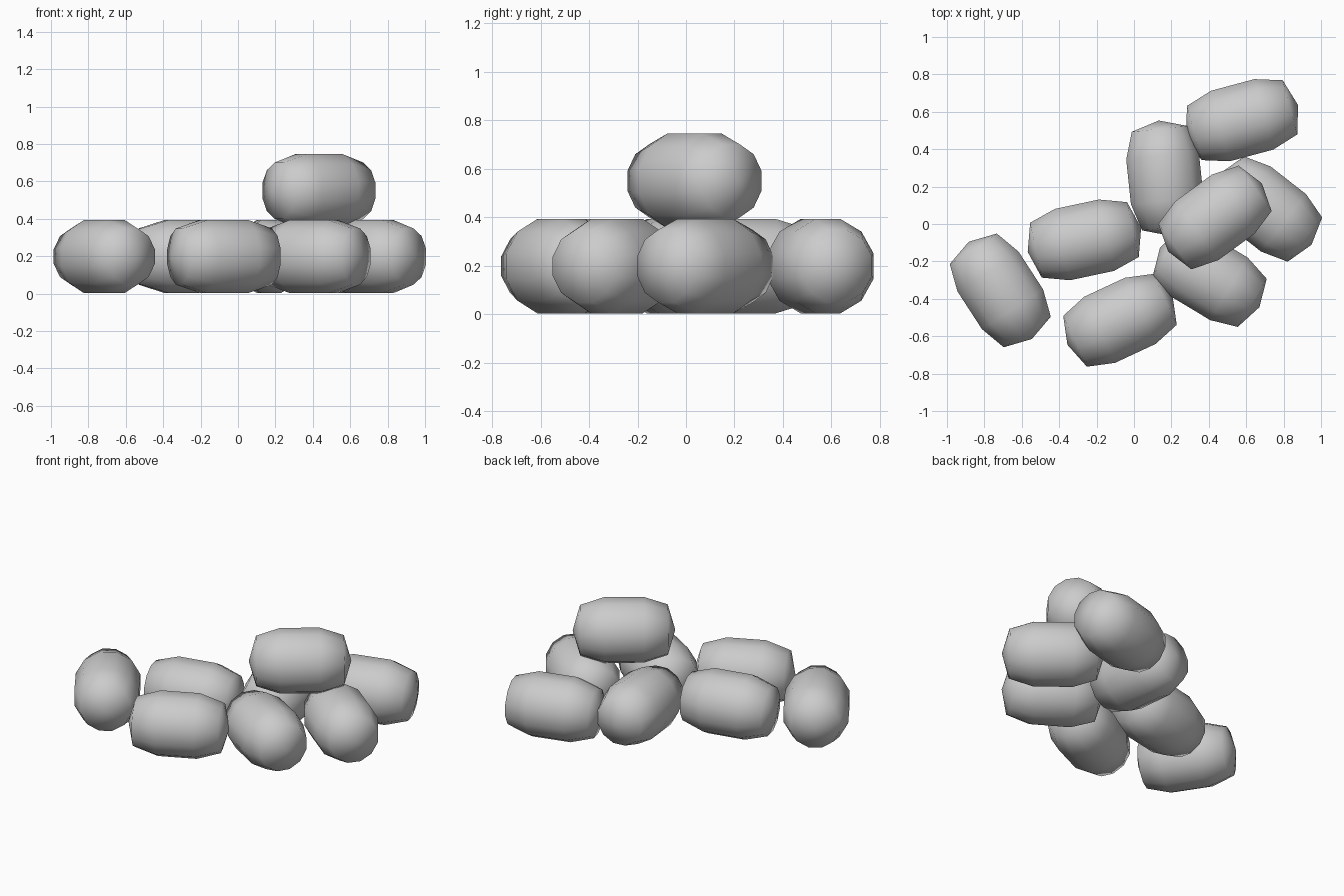
import bpy, bmesh, math
from mathutils import Vector

cube = bpy.data.objects.get("Cube")
if cube:
    bpy.data.objects.remove(cube, do_unlink=True)

grey = bpy.data.materials.new("stone grey")
grey.use_nodes = True
color = (0.6, 0.6, 0.6, 1)
grey.diffuse_color = color
grey.node_tree.nodes["Principled BSDF"].inputs["Base Color"].default_value = color

SIDES = 12
# Half profile as (distance along axis, radius); mirrored for the other end
HALF = [(0.12, 0.195), (0.265, 0.15)]
RINGS = [(-u, r) for u, r in reversed(HALF)] + HALF
TIP = 0.31


def barrel(name, center, angle):
    """Rounded barrel lying along x, with shallow cone ends, turned about z."""
    bm = bmesh.new()
    rings = []
    for u, r in RINGS:
        turns = [2 * math.pi * (i + 0.5) / SIDES for i in range(SIDES)]
        rr = r / math.cos(math.pi / SIDES)
        rings.append([bm.verts.new((u, rr * math.cos(t), rr * math.sin(t))) for t in turns])
    for a, b in zip(rings, rings[1:]):
        for i in range(SIDES):
            j = (i + 1) % SIDES
            bm.faces.new((a[i], a[j], b[j], b[i]))
    for ring, u in ((rings[0], -TIP), (rings[-1], TIP)):
        tip = bm.verts.new((u, 0, 0))
        for i in range(SIDES):
            bm.faces.new((tip, ring[i], ring[(i + 1) % SIDES]))
    bmesh.ops.recalc_face_normals(bm, faces=bm.faces)
    for f in bm.faces:
        f.smooth = True
    mesh = bpy.data.meshes.new(name)
    bm.to_mesh(mesh)
    bm.free()
    mesh.materials.append(grey)
    ob = bpy.data.objects.new(name, mesh)
    ob.location = Vector(center)
    ob.rotation_euler.z = math.radians(angle)
    bpy.context.collection.objects.link(ob)


# Scattered bottom layer
LOW = 0.198
ground = {
    "far_right_barrel": (-0.715, -0.355, -57),
    "middle_right_barrel": (-0.265, -0.085, 12),
    "front_barrel": (-0.075, -0.515, 25),
    "front_left_barrel": (0.405, -0.285, -31),
    "center_back_barrel": (0.165, 0.245, 96),
    "back_left_barrel": (0.578, 0.555, 15),
    "far_left_barrel": (0.705, 0.08, -38),
}
for name, (x, y, angle) in ground.items():
    barrel(name, (x, y, LOW), angle)

# Single barrel resting on the heap
barrel("top_barrel", (0.433, 0.035, 0.55), 36)
